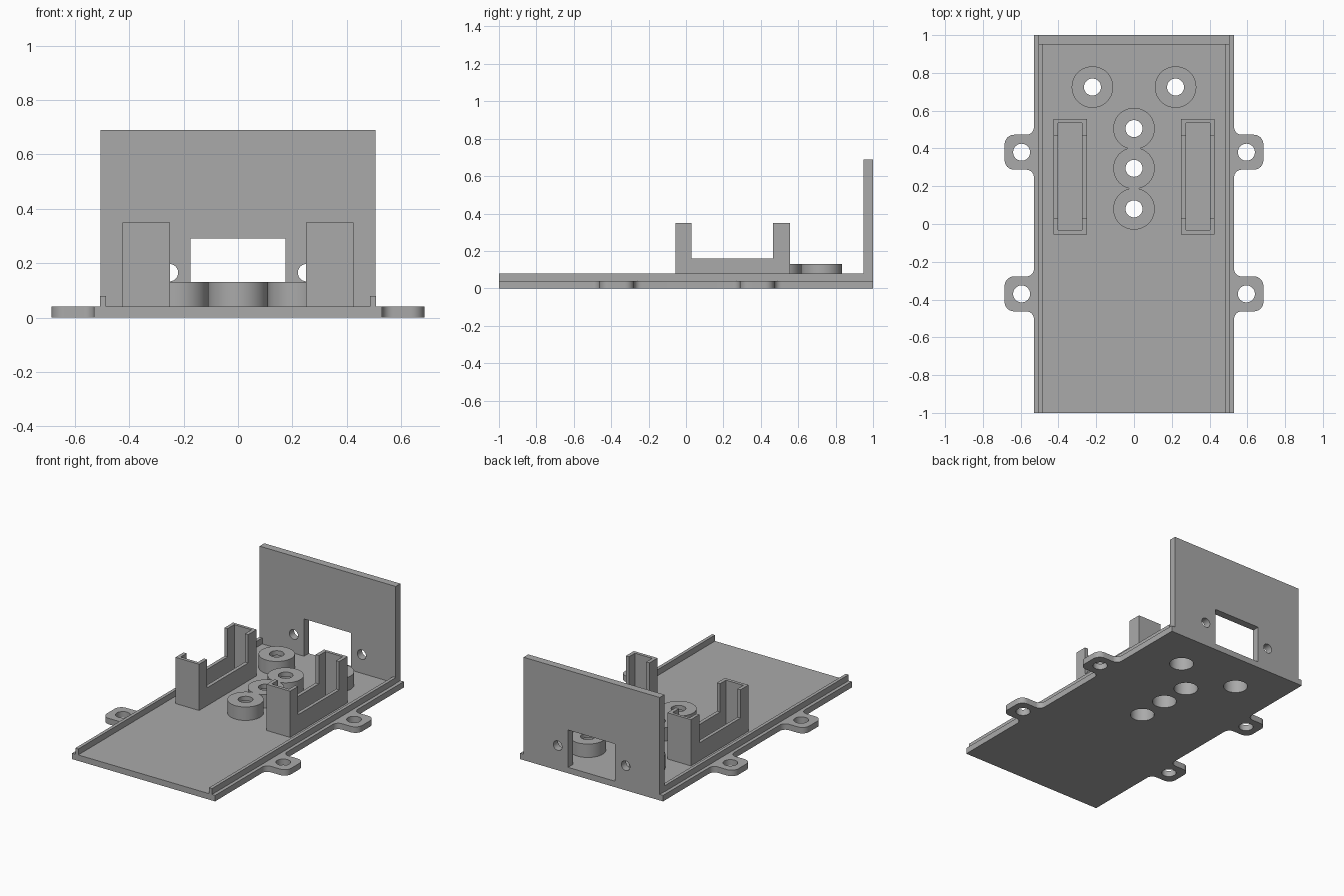
import bpy, bmesh
from math import sin, cos, radians

cube = bpy.data.objects.get("Cube")
if cube:
    bpy.data.objects.remove(cube, do_unlink=True)

grey = bpy.data.materials.new("mid grey")
grey.use_nodes = True
colour = (0.4, 0.4, 0.4, 1)
grey.diffuse_color = colour
grey.node_tree.nodes["Principled BSDF"].inputs["Base Color"].default_value = colour

FLOOR = 0.04  # top of the base plate


def prism(name, outline, z0, z1):
    """Extrude a flat outline upward."""
    bm = bmesh.new()
    face = bm.faces.new([bm.verts.new((x, y, z0)) for x, y in outline])
    up = bmesh.ops.extrude_face_region(bm, geom=[face])["geom"]
    verts = [g for g in up if isinstance(g, bmesh.types.BMVert)]
    bmesh.ops.translate(bm, verts=verts, vec=(0, 0, z1 - z0))
    bmesh.ops.recalc_face_normals(bm, faces=bm.faces)
    mesh = bpy.data.meshes.new(name)
    bm.to_mesh(mesh)
    bm.free()
    mesh.materials.append(grey)
    ob = bpy.data.objects.new(name, mesh)
    bpy.context.collection.objects.link(ob)
    return ob


def box(name, x0, x1, y0, y1, z0, z1):
    return prism(name, [(x0, y0), (x1, y0), (x1, y1), (x0, y1)], z0, z1)


def arc(cx, cy, r, a0, a1, n=8):
    steps = [radians(a0 + (a1 - a0) * i / n) for i in range(n + 1)]
    return [(cx + r * cos(a), cy + r * sin(a)) for a in steps]


def cylinder(name, x, y, r, z0, z1):
    return prism(name, arc(x, y, r, 0, 360, 48)[:-1], z0, z1)


def combine(target, tool, operation="DIFFERENCE"):
    """Apply a boolean and discard the tool."""
    mod = target.modifiers.new("cut", "BOOLEAN")
    mod.operation, mod.solver, mod.object = operation, "EXACT", tool
    bpy.context.view_layer.objects.active = target
    bpy.ops.object.modifier_apply(modifier=mod.name)
    bpy.data.objects.remove(tool, do_unlink=True)


# Base plate outline with four rounded, filleted mounting ears
W, EAR, HALF, R, F = 0.53, 0.685, 0.0925, 0.05, 0.04
ear_centres = (-0.37, 0.38)
side = [(W, -1)]
for yc in ear_centres:
    side += arc(W + F, yc - HALF - F, F, 180, 90)
    side += arc(EAR - R, yc - HALF + R, R, -90, 0)
    side += arc(EAR - R, yc + HALF - R, R, 0, 90)
    side += arc(W + F, yc + HALF + F, F, 270, 180)
side.append((W, 1))
base = prism("base_plate", side + [(-x, y) for x, y in reversed(side)], 0, FLOOR)
for yc in ear_centres:
    for x in (-0.595, 0.595):
        combine(base, cylinder("ear_hole", x, yc, 0.045, -0.1, 0.1))

# Screw bosses, with a wide recess from below and a narrow through hole
centres = [(0, 0.08), (0, 0.295), (0, 0.505), (-0.22, 0.725), (0.22, 0.725)]
column = None
for x, y in centres:
    boss = cylinder("screw_boss", x, y, 0.11, FLOOR, 0.13)
    if x == 0 and column:
        combine(column, boss, "UNION")
        boss = column
    elif x == 0:
        column = boss
        boss.name = "screw_boss_column"
    if x:
        combine(boss, cylinder("recess", x, y, 0.075, -0.1, 0.1))
        combine(boss, cylinder("hole", x, y, 0.045, 0, 0.2))
    combine(base, cylinder("recess", x, y, 0.075, -0.1, 0.1))
for x, y in centres:
    if x == 0:
        combine(column, cylinder("recess", x, y, 0.075, -0.1, 0.1))
        combine(column, cylinder("hole", x, y, 0.045, 0, 0.2))

# Back wall with a window and two round holes
wall = box("back_wall", -0.505, 0.505, 0.95, 1, FLOOR, 0.69)
combine(wall, box("window", -0.175, 0.175, 0.8, 1.2, 0, 0.29))
for x in (-0.252, 0.252):
    drill = cylinder("drill", 0, 0, 0.032, -0.2, 0.2)
    drill.rotation_euler.x = radians(90)
    drill.location = (x, 0.975, 0.165)
    combine(wall, drill)

# Side rails and open holders, mirrored left and right
for s, label in ((1, "left"), (-1, "right")):
    def mirrored(name, x0, x1, *rest):
        return box(name, *sorted((s * x0, s * x1)), *rest)

    mirrored(label + "_rail", 0.485, 0.507, -1, 0.95, FLOOR, 0.08)
    holder = mirrored(label + "_holder", 0.25, 0.425, -0.055, 0.555, FLOOR, 0.35)
    combine(holder, mirrored("cavity", 0.274, 0.402, -0.033, 0.535, 0, 0.5))
    combine(holder, mirrored("dip", 0.1, 0.6, 0.03, 0.465, 0.16, 0.5))

bpy.ops.object.select_all(action="DESELECT")
for ob in bpy.context.collection.objects:
    if ob.type == "MESH":
        ob.select_set(True)
bpy.context.view_layer.objects.active = base
bpy.ops.object.shade_smooth_by_angle(angle=radians(30))
